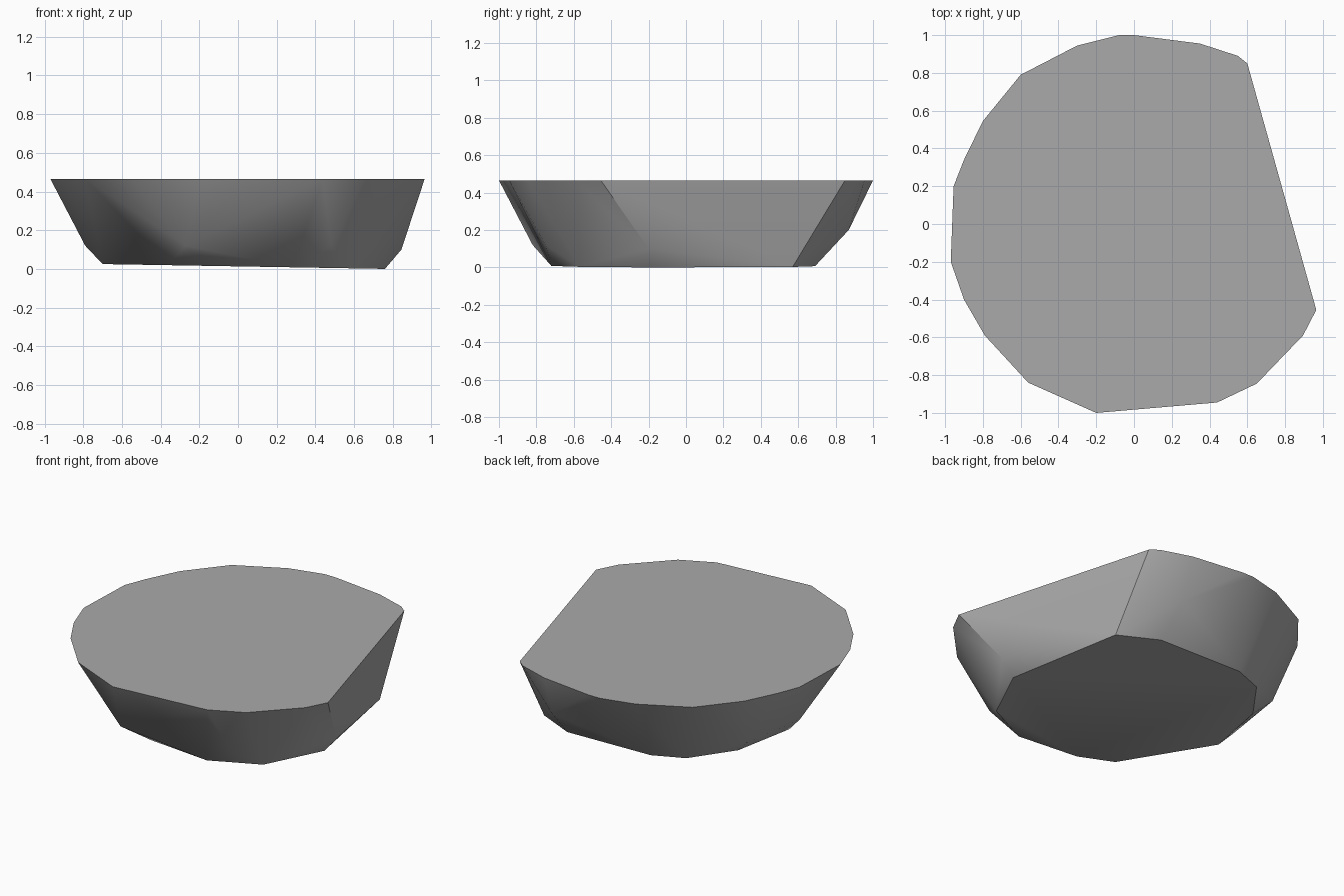
import bpy, bmesh, math

cube = bpy.data.objects.get("Cube")
if cube:
    bpy.data.objects.remove(cube, do_unlink=True)

# Single stone grey
stone = bpy.data.materials.new("stone_grey")
stone.use_nodes = True
grey = (0.40, 0.40, 0.40, 1)
stone.diffuse_color = grey
stone.node_tree.nodes["Principled BSDF"].inputs["Base Color"].default_value = grey

TOP = 0.465

# Flat top outline, with one long straight cut on the left side
rim = [(-.08, 1), (0, 1), (.35, .955), (.55, .89), (.6, .85), (.965, -.455),
       (.895, -.59), (.65, -.845), (.44, -.945), (-.2, -1), (-.56, -.84),
       (-.79, -.59), (-.9, -.4), (-.97, -.2), (-.955, .2), (-.9, .34),
       (-.8, .545), (-.6, .79), (-.3, .945)]

# Bulging corners of the lower wall
belly = [(.845, -.2, .1), (.354, .87, .2), (-.72, .41, .12), (-.79, -.04, .12),
         (-.27, -.82, .12), (.48, -.75, .12)]

# Underside outline, tilted slightly down to the left
base = [(.62, .57), (.37, .69), (-.23, .69), (-.43, .61), (-.62, .35), (-.7, -.06),
        (-.36, -.6), (-.14, -.69), (.28, -.72), (.58, -.57), (.76, -.2)]

points = [(x, y, TOP) for x, y in rim] + belly
points += [(x, y, (.76 - x) * .017) for x, y in base]

# Stone block as a convex skin round the three outlines
bm = bmesh.new()
for p in points:
    bm.verts.new(p)
hull = bmesh.ops.convex_hull(bm, input=bm.verts[:])
loose = {g for g in hull["geom_interior"] + hull["geom_unused"]
         if isinstance(g, bmesh.types.BMVert)}
bmesh.ops.delete(bm, geom=list(loose), context='VERTS')
bmesh.ops.dissolve_limit(bm, angle_limit=math.radians(1),
                         verts=bm.verts[:], edges=bm.edges[:])
bmesh.ops.recalc_face_normals(bm, faces=bm.faces[:])

mesh = bpy.data.meshes.new("stone_slab")
bm.to_mesh(mesh)
bm.free()
mesh.materials.append(stone)
slab = bpy.data.objects.new("stone_slab", mesh)
bpy.context.collection.objects.link(slab)

# Soft walls, crisp top and bottom edges
bpy.ops.object.select_all(action='DESELECT')
slab.select_set(True)
bpy.context.view_layer.objects.active = slab
bpy.ops.object.shade_smooth_by_angle(angle=math.radians(38))
